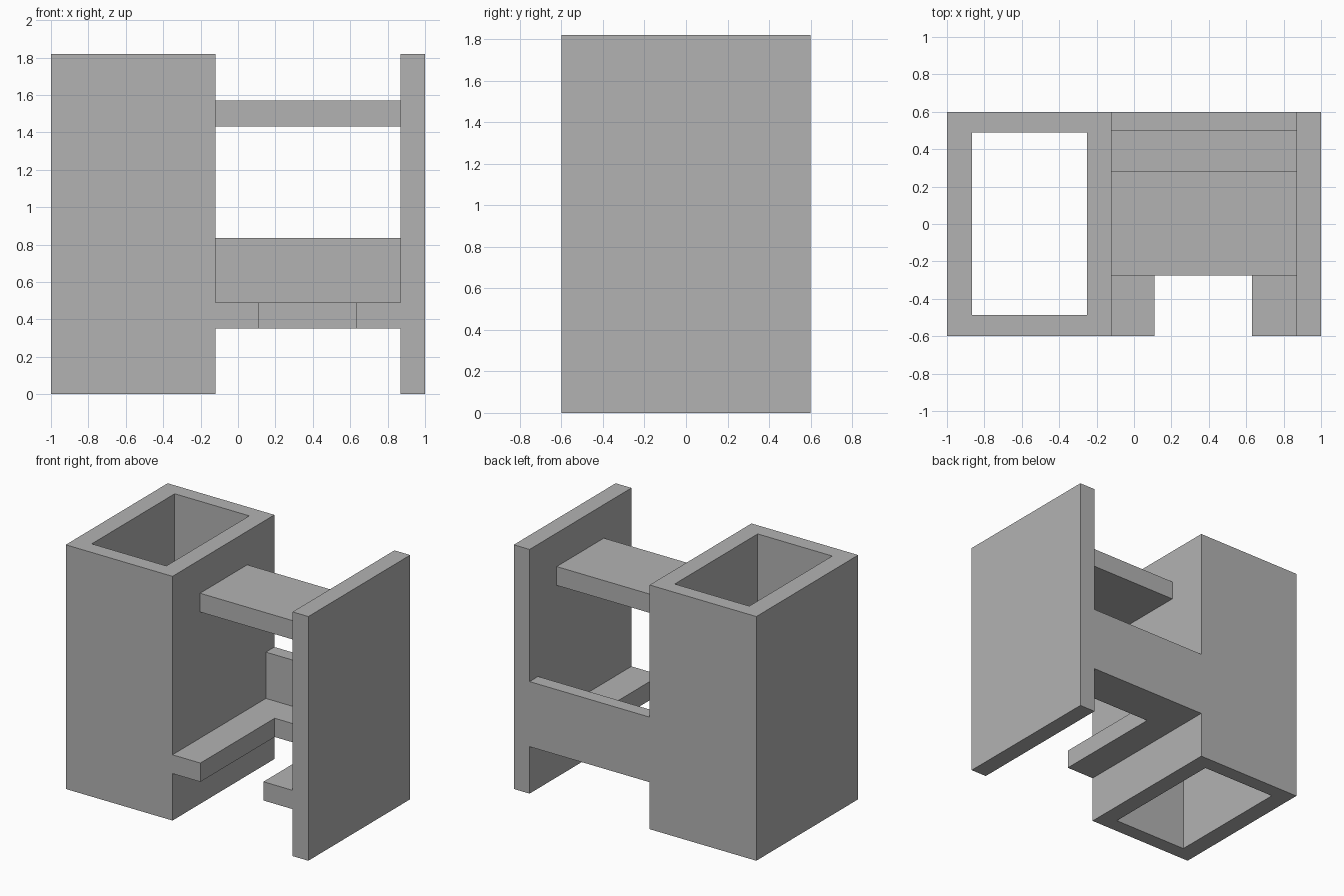
import bpy
import bmesh

cube = bpy.data.objects.get("Cube")
if cube:
    bpy.data.objects.remove(cube, do_unlink=True)

# Single grey finish
grey = bpy.data.materials.new("plain grey")
grey.use_nodes = True
colour = (0.45, 0.45, 0.45, 1)
grey.diffuse_color = colour
grey.node_tree.nodes["Principled BSDF"].inputs["Base Color"].default_value = colour

HEIGHT, DEPTH = 1.82, 0.6
TOWER_X, PANEL_X = -0.12, 0.87


def finish(name, bm):
    bmesh.ops.recalc_face_normals(bm, faces=bm.faces)
    mesh = bpy.data.meshes.new(name)
    bm.to_mesh(mesh)
    bm.free()
    mesh.materials.append(grey)
    obj = bpy.data.objects.new(name, mesh)
    bpy.context.collection.objects.link(obj)
    return obj


def extrude_up(bm, z0, z1):
    """Raise flat faces lying at z0 into a solid reaching z1."""
    out = bmesh.ops.extrude_face_region(bm, geom=bm.faces[:], use_keep_orig=True)
    verts = [g for g in out["geom"] if isinstance(g, bmesh.types.BMVert)]
    bmesh.ops.translate(bm, verts=verts, vec=(0, 0, z1 - z0))


def slab(name, outline, z0, z1):
    bm = bmesh.new()
    bm.faces.new([bm.verts.new((x, y, z0)) for x, y in outline])
    extrude_up(bm, z0, z1)
    return finish(name, bm)


def rect(x0, x1, y0, y1):
    return [(x0, y0), (x1, y0), (x1, y1), (x0, y1)]


def tube(name, outer, inner, z0, z1):
    bm = bmesh.new()
    a, b = ([bm.verts.new((x, y, z0)) for x, y in ring] for ring in (outer, inner))
    for i in range(len(a)):
        j = (i + 1) % len(a)
        bm.faces.new((a[i], a[j], b[j], b[i]))
    extrude_up(bm, z0, z1)
    return finish(name, bm)


# Hollow tower, open at top and bottom
tube("hollow_tower", rect(-1, TOWER_X, -DEPTH, DEPTH),
     rect(-0.865, -0.25, -0.487, 0.49), 0, HEIGHT)

# Tall side panel
slab("side_panel", rect(PANEL_X, 1, -DEPTH, DEPTH), 0, HEIGHT)

# Upper shelf
slab("upper_shelf", rect(TOWER_X, PANEL_X, -0.275, 0.28), 1.43, 1.57)

# Lower shelf with a notch open to the front
slab("notched_shelf", [
    (TOWER_X, -DEPTH), (0.11, -DEPTH), (0.11, 0.275), (0.63, 0.275),
    (0.63, -DEPTH), (PANEL_X, -DEPTH), (PANEL_X, DEPTH), (TOWER_X, DEPTH),
], 0.35, 0.49)

# Back rail standing on the lower shelf
slab("back_rail", rect(TOWER_X, PANEL_X, 0.5, DEPTH), 0.49, 0.835)
